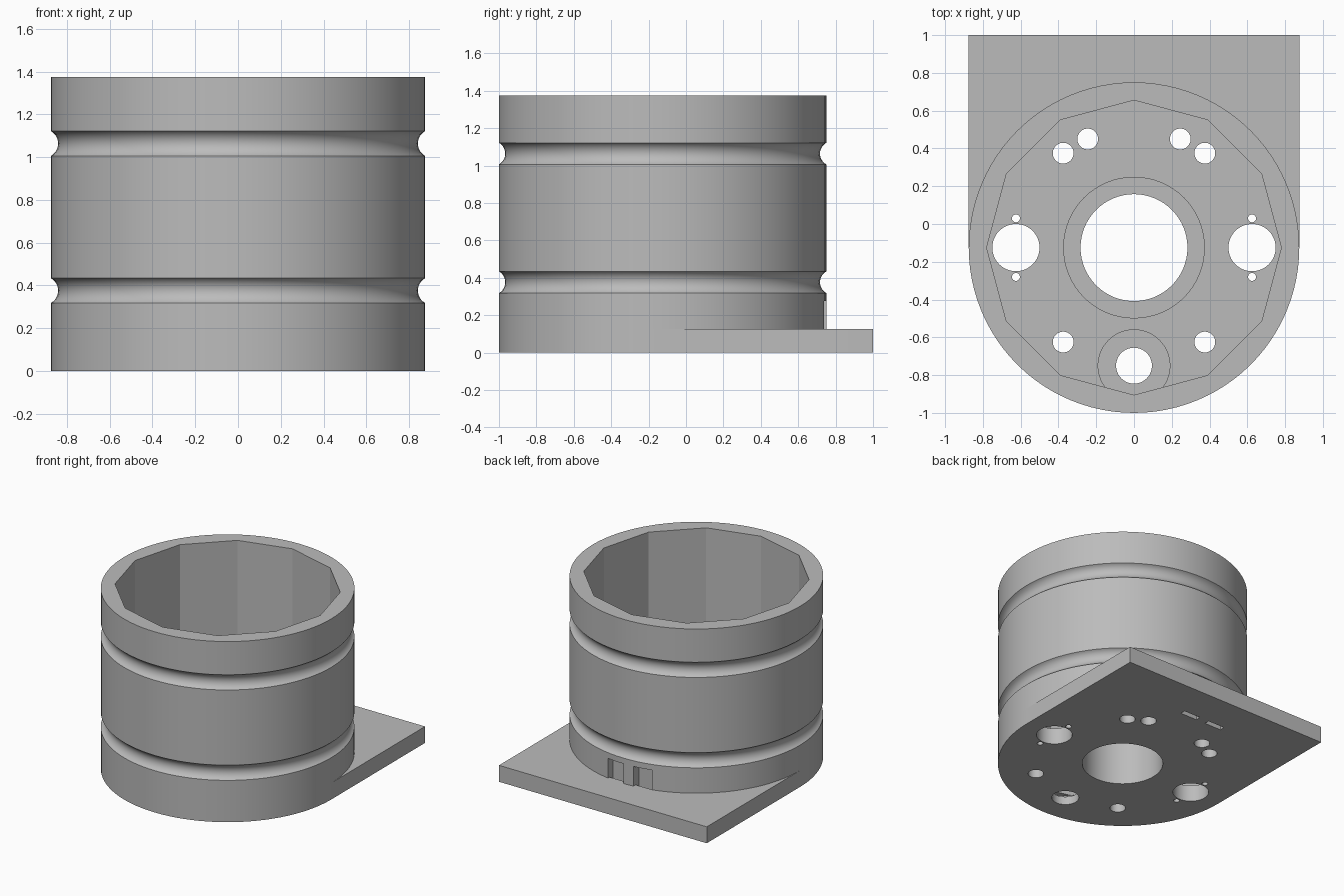
import bpy, bmesh, math
from mathutils import Matrix

cube = bpy.data.objects.get("Cube")
if cube:
    bpy.data.objects.remove(cube)

CY = -0.125        # centre of the round body in y
R = 0.875          # outer radius
FLOOR = 0.125      # base plate thickness
TOP = 1.375
SEG = 96

grey = bpy.data.materials.new("plain_grey")
grey.use_nodes = True
grey.diffuse_color = (0.5, 0.5, 0.5, 1)
grey.node_tree.nodes["Principled BSDF"].inputs["Base Color"].default_value = (0.5, 0.5, 0.5, 1)


def make(name, bm):
    bmesh.ops.recalc_face_normals(bm, faces=bm.faces)
    mesh = bpy.data.meshes.new(name)
    bm.to_mesh(mesh)
    bm.free()
    mesh.materials.append(grey)
    obj = bpy.data.objects.new(name, mesh)
    bpy.context.collection.objects.link(obj)
    return obj


def add_cylinder(bm, x, y, r, z0, z1, seg=64):
    bmesh.ops.create_cone(bm, cap_ends=True, segments=seg, radius1=r, radius2=r,
                          depth=z1 - z0, matrix=Matrix.Translation((x, y, (z0 + z1) / 2)))


def add_box(bm, x0, x1, y0, y1, z0, z1):
    place = Matrix.Translation(((x0 + x1) / 2, (y0 + y1) / 2, (z0 + z1) / 2))
    bmesh.ops.create_cube(bm, size=1, matrix=place @ Matrix.Diagonal((x1 - x0, y1 - y0, z1 - z0, 1)))


def cut(obj, bm):
    """Subtract the shapes in bm from obj and discard the cutter."""
    cutter = make("cutter", bm)
    cutter.hide_render = True
    mod = obj.modifiers.new("cut", "BOOLEAN")
    mod.operation = "DIFFERENCE"
    mod.solver = "EXACT"
    mod.object = cutter
    bpy.context.view_layer.objects.active = obj
    bpy.ops.object.modifier_apply(modifier=mod.name)
    bpy.data.objects.remove(cutter)


def smooth(obj):
    bpy.ops.object.select_all(action="DESELECT")
    obj.select_set(True)
    bpy.context.view_layer.objects.active = obj
    bpy.ops.object.shade_smooth_by_angle(angle=math.radians(25))


# Base plate: rounded front, square back
bm = bmesh.new()
outline = [(R, 1), (-R, 1)]
for i in range(SEG // 2 + 1):
    a = math.pi + 2 * math.pi * i / SEG
    outline.append((R * math.cos(a), CY + R * math.sin(a)))
face = bm.faces.new([bm.verts.new((x, y, 0)) for x, y in outline])
extruded = bmesh.ops.extrude_face_region(bm, geom=[face])["geom"]
bmesh.ops.translate(bm, vec=(0, 0, FLOOR),
                    verts=[v for v in extruded if isinstance(v, bmesh.types.BMVert)])
base = make("base_plate", bm)

# Recess around the front hole
bm = bmesh.new()
add_cylinder(bm, 0, -0.75, 0.19, 0.0625, 0.3)
cut(base, bm)

# Through holes in the plate
bm = bmesh.new()
holes = [(0, CY, 0.283), (0, -0.75, 0.095)]
for s in (-1, 1):
    holes += [(s * 0.625, CY, 0.125), (s * 0.625, 0.03, 0.021), (s * 0.625, -0.28, 0.021),
              (s * 0.375, 0.375, 0.055), (s * 0.245, 0.45, 0.055), (s * 0.375, -0.625, 0.055)]
for x, y, r in holes:
    add_cylinder(bm, x, y, r, -0.1, 0.3)
cut(base, bm)

# Cable slots through the plate under the back wall
SLOTS = [(-0.22, -0.08), (0.0, 0.14)]
bm = bmesh.new()
for x0, x1 in SLOTS:
    add_box(bm, x0, x1, 0.68, 0.72, -0.1, 0.3)
cut(base, bm)
smooth(base)

# Round wall: profile with two rounded grooves, spun about the body axis
profile = [(R, FLOOR)]
groove_r, offset = 0.0665, 0.033
half = math.acos(offset / groove_r)
for zc in (0.376, 1.064):
    for i in range(13):
        a = -half + 2 * half * i / 12
        profile.append((R + offset - groove_r * math.cos(a), zc + groove_r * math.sin(a)))
profile.append((R, TOP))

bm = bmesh.new()
verts = [bm.verts.new((x, CY, z)) for x, z in profile]
edges = [bm.edges.new(pair) for pair in zip(verts, verts[1:])]
bmesh.ops.spin(bm, geom=verts + edges, cent=(0, CY, 0), axis=(0, 0, 1),
               angle=2 * math.pi, steps=SEG, use_merge=True)
bmesh.ops.remove_doubles(bm, verts=bm.verts, dist=0.0001)
bmesh.ops.holes_fill(bm, edges=[e for e in bm.edges if e.is_boundary], sides=0)
wall = make("grooved_wall", bm)

# Twelve-sided bore
bm = bmesh.new()
add_cylinder(bm, 0, CY, 0.78, 0, 1.6, seg=12)
cut(wall, bm)

# Slot openings in the back of the wall
bm = bmesh.new()
for x0, x1 in SLOTS:
    add_box(bm, x0, x1, 0.68, 0.85, 0.05, 0.275)
cut(wall, bm)
smooth(wall)

# Central tube standing on the floor
bm = bmesh.new()
add_cylinder(bm, 0, CY, 0.375, FLOOR, 0.5)
tube = make("centre_tube", bm)
bm = bmesh.new()
add_cylinder(bm, 0, CY, 0.283, 0, 0.8)
cut(tube, bm)
smooth(tube)
